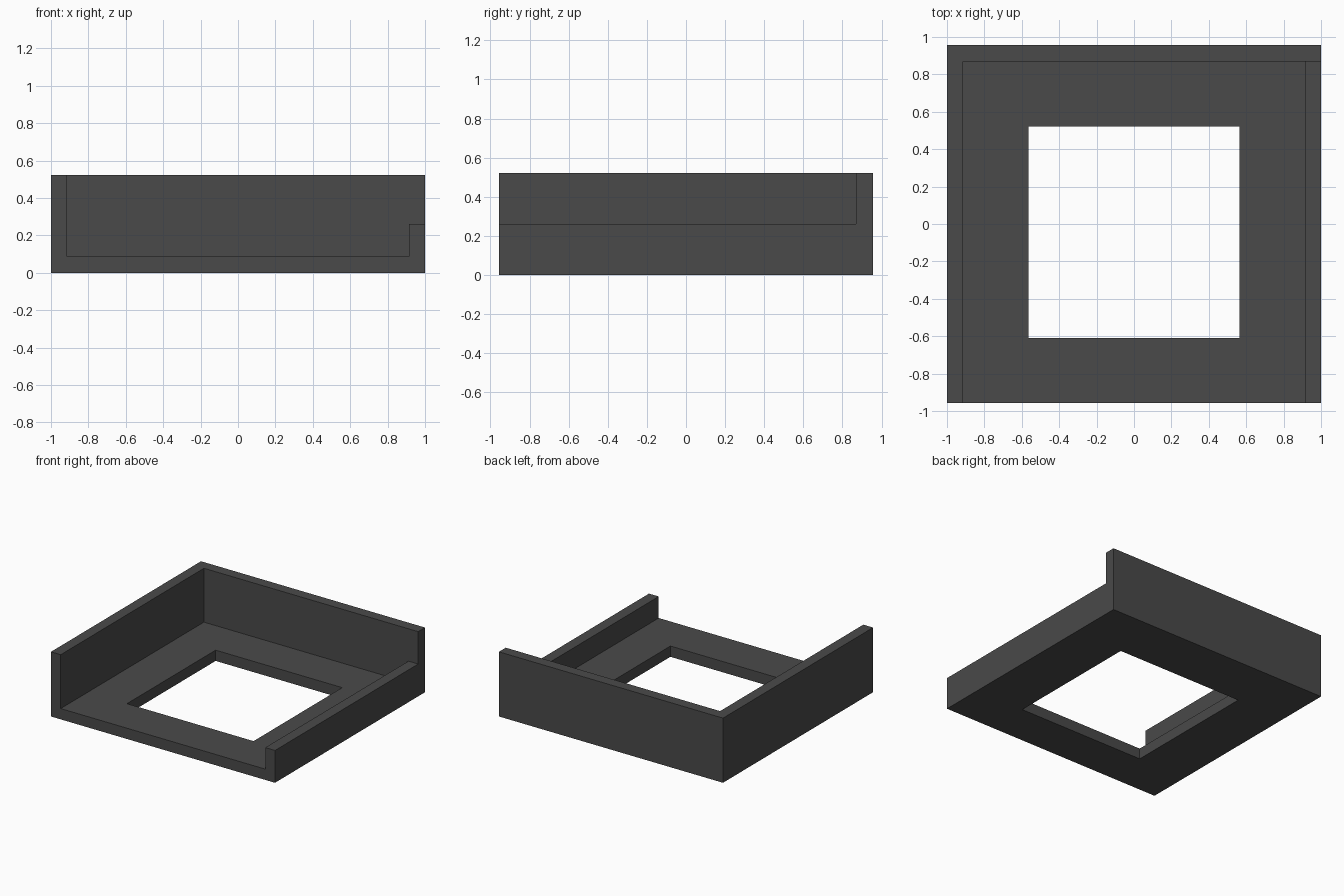
import bpy
import bmesh
from mathutils import Vector

cube = bpy.data.objects.get("Cube")
if cube:
    bpy.data.objects.remove(cube, do_unlink=True)

U = 2 / 23  # wall thickness; the tray is 23 x 22 x 6 of these

# One dark grey material
grey = bpy.data.materials.new("dark grey")
grey.use_nodes = True
grey.diffuse_color = (0.068, 0.068, 0.068, 1)
grey.node_tree.nodes["Principled BSDF"].inputs["Base Color"].default_value = grey.diffuse_color


def box(name, low, high):
    """Box between two corners, given in wall thicknesses."""
    low, high = Vector(low) * U, Vector(high) * U
    bm = bmesh.new()
    bmesh.ops.create_cube(bm, size=1)
    for v in bm.verts:
        v.co = Vector([l if c < 0 else h for c, l, h in zip(v.co, low, high)])
    mesh = bpy.data.meshes.new(name)
    bm.to_mesh(mesh)
    bm.free()
    mesh.materials.append(grey)
    obj = bpy.data.objects.new(name, mesh)
    bpy.context.collection.objects.link(obj)
    return obj


# Solid block, carved into an open-fronted tray
tray = box("open_tray", (-11.5, -11, 0), (11.5, 11, 6))
cutters = [
    box("interior_cutter", (-10.5, -13, 1), (10.5, 10, 8)),    # open front and top
    box("low_wall_cutter", (9, -13, 3), (13, 10, 8)),          # lowers the left wall
    box("floor_hole_cutter", (-6.5, -7, -2), (6.5, 6, 3)),     # square floor opening
]
for cutter in cutters:
    cutter.hide_render = True
    mod = tray.modifiers.new(cutter.name, "BOOLEAN")
    mod.operation = "DIFFERENCE"
    mod.solver = "EXACT"
    mod.object = cutter

# Bake the cuts and drop the cutters
bpy.context.view_layer.update()
graph = bpy.context.evaluated_depsgraph_get()
carved = bpy.data.meshes.new_from_object(tray.evaluated_get(graph))
tray.modifiers.clear()
tray.data = carved
carved.name = "open_tray"
for cutter in cutters:
    bpy.data.objects.remove(cutter, do_unlink=True)
